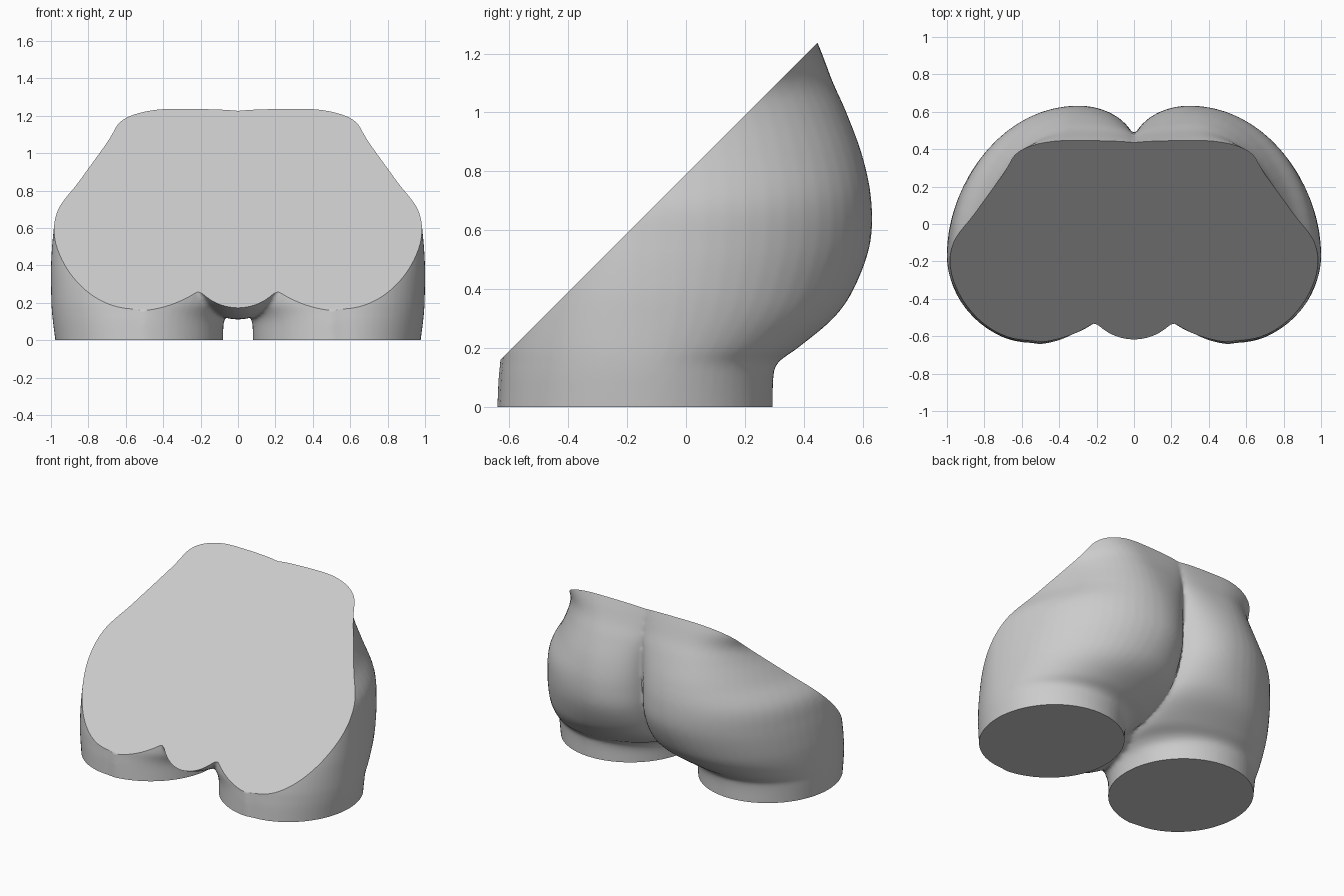
import bpy, bmesh, math
from mathutils import Vector

if "Cube" in bpy.data.objects:
    bpy.data.objects.remove(bpy.data.objects["Cube"], do_unlink=True)

grey = bpy.data.materials.new("plain grey")
grey.use_nodes = True
tone = (0.6, 0.6, 0.6, 1)
grey.diffuse_color = tone
grey.node_tree.nodes["Principled BSDF"].inputs["Base Color"].default_value = tone

MID_Y = -0.17      # depth of the widest point
FRONT_X = 0.55     # sideways position of the foremost point

# Section rows: height, rear peak x, rear y, outer x, cleft y, inner x, front y
ROWS = [
    (-0.1, .53, .295, .965, -.17, .08, -.64),
    (0, .53, .295, .977, -.17, .08, -.635),
    (.1, .53, .297, .99, -.15, .075, -.63),
    (.15, .52, .312, .995, -.09, .05, -.625),
    (.2, .49, .38, .998, .04, .01, -.62),
    (.3, .4, .5, 1, .23, -.01, -.6),
    (.4, .34, .57, 1, .33, -.01, -.57),
    (.55, .3, .625, .99, .39, -.01, -.52),
    (.7, .3, .63, .965, .41, -.01, -.5),
    (.85, .3, .6, .875, .43, -.01, -.5),
    (1, .3, .545, .82, .455, -.01, -.5),
    (1.1, .31, .5, .83, .45, -.01, -.5),
    (1.2, .34, .462, .93, .435, -.01, -.5),
    (1.3, .36, .42, .97, .41, -.01, -.5),
]


def spline(a, b, c, d, t):
    """Smooth blend from row b to row c."""
    return [q + .5 * t * (r - p + t * (2*p - 5*q + 4*r - s + t * (3*(q - r) + s - p)))
            for p, q, r, s in zip(a, b, c, d)]


def arc(cx, cy, rx, ry, start, steps=16):
    """Quarter ellipse, anticlockwise from the given quadrant."""
    return [(cx + rx * math.cos(a), cy + ry * math.sin(a))
            for a in ((start + i / steps) * math.pi / 2 for i in range(steps))]


def section(row):
    z, peak, back, outer, cleft, inner, front = row
    pts = arc(peak, MID_Y, outer - peak, back - MID_Y, 0)
    pts += arc(peak, cleft, peak - inner, back - cleft, 1)
    pts += [(inner, cleft + (MID_Y - .01 - cleft) * i / 8) for i in range(8)]
    pts += arc(FRONT_X, MID_Y - .01, FRONT_X - inner, MID_Y - front, 2)
    pts += arc(FRONT_X, MID_Y, outer - FRONT_X, MID_Y - front, 3)
    return [Vector((x, y, z)) for x, y in pts]


def loft(bm, side):
    """One leg and hip, skinned through its sections."""
    rings = []
    for i in range(len(ROWS) - 1):
        a, d = ROWS[max(i - 1, 0)], ROWS[min(i + 2, len(ROWS) - 1)]
        for k in range(6):
            rings.append(section(spline(a, ROWS[i], ROWS[i + 1], d, k / 6)))
    rings.append(section(ROWS[-1]))
    rings = [[bm.verts.new((side * p.x, p.y, p.z)) for p in r] for r in rings]
    n = len(rings[0])
    for low, high in zip(rings, rings[1:]):
        for i in range(n):
            j = (i + 1) % n
            bm.faces.new((low[i], low[j], high[j], high[i]))
    bm.faces.new(rings[0])
    bm.faces.new(rings[-1])


# Both hips and the central mound that bridges them
bm = bmesh.new()
for side in (1, -1):
    loft(bm, side)
mound = bmesh.ops.create_uvsphere(bm, u_segments=32, v_segments=20, radius=1)["verts"]
for v in mound:
    v.co = Vector((v.co.x * .27, -.33 + v.co.y * .48, .42 + v.co.z * .31))
bmesh.ops.recalc_face_normals(bm, faces=bm.faces)

mesh = bpy.data.meshes.new("hip_form")
bm.to_mesh(mesh)
bm.free()
body = bpy.data.objects.new("hip_form", mesh)
bpy.context.collection.objects.link(body)

# Fuse into one soft skin
fuse = body.modifiers.new("fuse", "REMESH")
fuse.mode = "VOXEL"
fuse.voxel_size = 0.013
soft = body.modifiers.new("soften", "SMOOTH")
soft.factor = 0.5
soft.iterations = 8
skin = bpy.data.meshes.new_from_object(body.evaluated_get(bpy.context.evaluated_depsgraph_get()))
body.modifiers.clear()
body.data = skin
skin.name = "hip_form"

# Flat base and slanted front, both capped
bm = bmesh.new()
bm.from_mesh(skin)
for point, normal in (((0, 0, 0), (0, 0, -1)), ((0, 0, .79), (0, -1, 1))):
    cut = bmesh.ops.bisect_plane(bm, geom=bm.verts[:] + bm.edges[:] + bm.faces[:],
                                 plane_co=point, plane_no=Vector(normal).normalized(),
                                 clear_outer=True)
    rim = [e for e in cut["geom_cut"] if isinstance(e, bmesh.types.BMEdge)]
    bmesh.ops.edgeloop_fill(bm, edges=rim)
bmesh.ops.recalc_face_normals(bm, faces=bm.faces)
bm.to_mesh(skin)
bm.free()
skin.materials.clear()
skin.materials.append(grey)

bpy.ops.object.select_all(action="DESELECT")
body.select_set(True)
bpy.context.view_layer.objects.active = body
bpy.ops.object.shade_smooth_by_angle(angle=math.radians(40))
